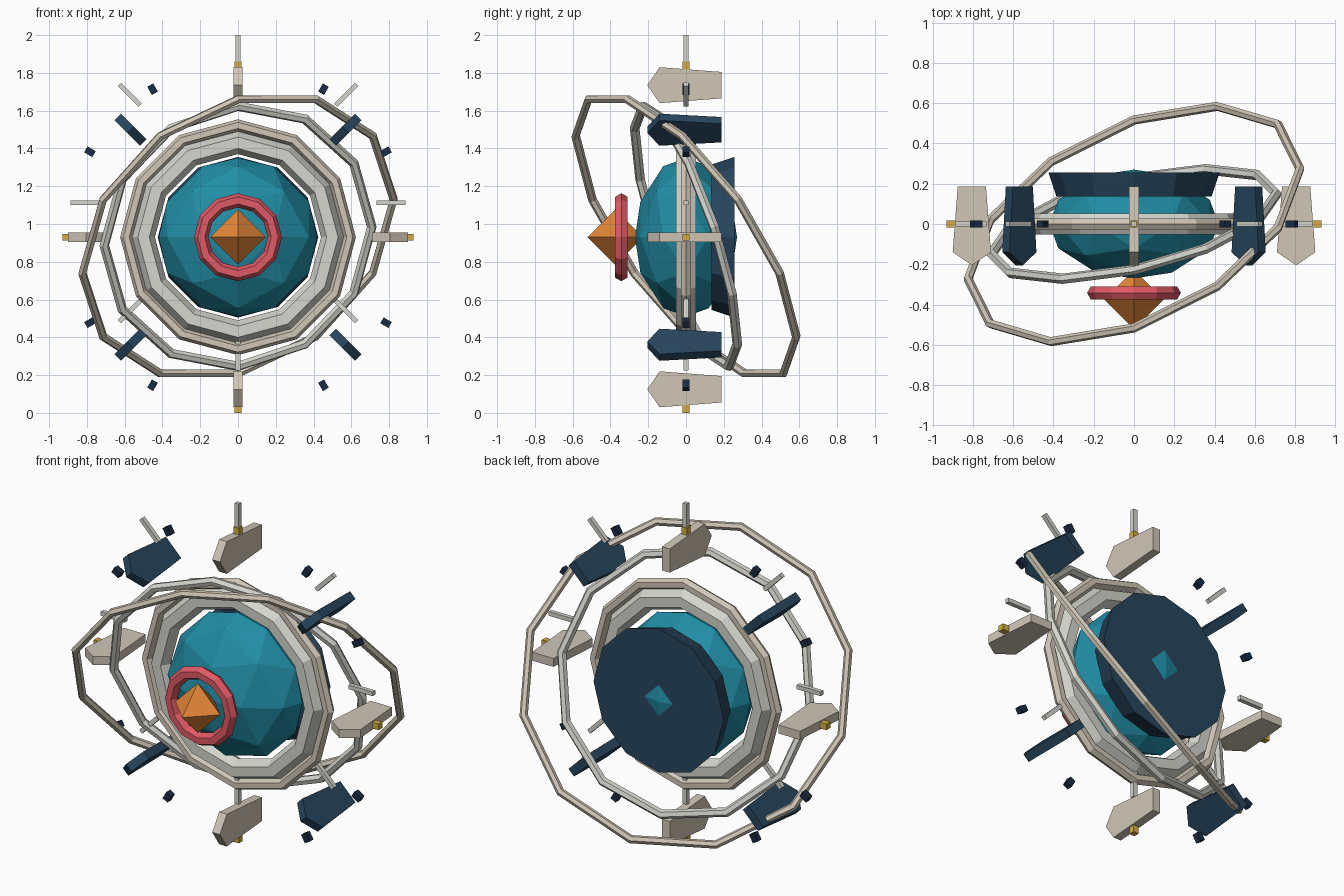
import bpy, bmesh
from math import sin, cos, pi, radians
from mathutils import Vector, Matrix

if "Cube" in bpy.data.objects:
    bpy.data.objects.remove(bpy.data.objects["Cube"])

C = Vector((0, 0, 0.93))          # hub centre
FX, FZ = Vector((1, 0, 0)), Vector((0, 0, 1))


def material(name, rgb):
    m = bpy.data.materials.new(name)
    m.diffuse_color = (*rgb, 1)
    m.use_nodes = True
    m.node_tree.nodes["Principled BSDF"].inputs["Base Color"].default_value = m.diffuse_color
    return m


TEAL = material("teal", (0.015, 0.27, 0.38))
NAVY = material("navy", (0.02, 0.06, 0.11))
DARK = material("dark_navy", (0.01, 0.025, 0.055))
CREAM = material("cream", (0.63, 0.57, 0.47))
PALE = material("pale", (0.66, 0.67, 0.61))
RED = material("red", (0.75, 0.1, 0.13))
ORANGE = material("orange", (0.78, 0.24, 0.04))
GOLD = material("gold", (0.65, 0.42, 0.06))


def finish(name, bm, mat):
    bmesh.ops.recalc_face_normals(bm, faces=bm.faces)
    me = bpy.data.meshes.new(name)
    bm.to_mesh(me)
    bm.free()
    me.materials.append(mat)
    ob = bpy.data.objects.new(name, me)
    bpy.context.collection.objects.link(ob)
    return ob


def ring(name, centre, up, side, R, r, mat, segs=12, tube=6):
    """Low-poly torus lying in the plane spanned by up and side."""
    up = up.normalized()
    side = (side - up * side.dot(up)).normalized()
    n = up.cross(side)
    bm = bmesh.new()
    loops = []
    for i in range(segs):
        a = 2 * pi * i / segs
        d = up * cos(a) + side * sin(a)
        loops.append([bm.verts.new(centre + d * (R + r * cos(b)) + n * r * sin(b))
                      for b in (2 * pi * j / tube for j in range(tube))])
    for i in range(segs):
        p, q = loops[i], loops[(i + 1) % segs]
        for j in range(tube):
            k = (j + 1) % tube
            bm.faces.new((p[j], q[j], q[k], p[k]))
    return finish(name, bm, mat)


def octa(name, centre, scale, freq, mat):
    """Octahedron with each edge split freq times, pushed out to a sphere."""
    bm = bmesh.new()
    pts = [(x, y, z) for x in range(-freq, freq + 1) for y in range(-freq, freq + 1)
           for z in range(-freq, freq + 1) if abs(x) + abs(y) + abs(z) == freq]
    for p in pts:
        bm.verts.new(Vector(p).normalized())
    bmesh.ops.convex_hull(bm, input=bm.verts)
    for v in bm.verts:
        v.co = centre + v.co * Vector(scale)
    return finish(name, bm, mat)


def radial(angle, r, centre=C):
    """Frame whose local z points outward at an angle from up, around y."""
    return Matrix.Translation(centre) @ Matrix.Rotation(radians(angle), 4, 'Y') @ Matrix.Translation((0, 0, r))


def box(name, mtx, size, mat):
    bm = bmesh.new()
    bmesh.ops.create_cube(bm, size=1, matrix=mtx @ Matrix.Diagonal((*size, 1)))
    return finish(name, bm, mat)


def fin(name, mtx, mat, t=0.025):
    profile = [(-0.205, 0), (-0.14, 0.095), (0.187, 0.07), (0.187, -0.07), (-0.14, -0.095)]
    bm = bmesh.new()
    a, b = ([bm.verts.new(mtx @ Vector((x, y, z))) for y, z in profile] for x in (-t, t))
    bm.faces.new(a)
    bm.faces.new(b[::-1])
    for i in range(5):
        j = (i + 1) % 5
        bm.faces.new((a[i], b[i], b[j], a[j]))
    return finish(name, bm, mat)


# Core and front eye
octa("core", C, (0.42, 0.27, 0.42), 3, TEAL)
octa("eye_crystal", C + Vector((0, -0.375, 0)), (0.147, 0.147, 0.147), 1, ORANGE)
ring("eye_ring", C + Vector((0, -0.342, 0)), FZ, FX, 0.195, 0.038, RED)

# Back plate, flaring to the rear
bm = bmesh.new()
bmesh.ops.create_cone(bm, cap_ends=True, segments=12, radius1=0.425, radius2=0.385, depth=0.12,
                      matrix=Matrix.Translation(C + Vector((0, 0.196, 0))) @ Matrix.Rotation(radians(90), 4, 'X'))
finish("back_plate", bm, NAVY)

# Upright rings around the core
ring("inner_ring", C, FZ, FX, 0.5, 0.06, PALE)
ring("outer_ring", C, FZ, FX, 0.592, 0.032, CREAM)

# Tilted orbit rings
ring("small_orbit", C + Vector((0, 0, 0.005)), Vector((0, -0.314, 0.949)), Vector((0.975, 0.205, 0.068)), 0.725, 0.026, PALE)
ring("large_orbit", C + Vector((0, 0, 0.005)), Vector((0, -0.58, 0.815)), Vector((0.926, 0.308, 0.219)), 0.89, 0.023, CREAM)

# Eight fins and eight rods (the rod circle sits a little higher)
for i in range(8):
    fin(f"fin_{i}", radial(45 * i, 0.805), NAVY if i % 2 else CREAM)
    box(f"rod_{i}", radial(45 * i, 0.81, Vector((0, 0, 1.112))), (0.025, 0.025, 0.156), PALE)

# Twelve small studs on the outer circle
for i in range(12):
    box(f"stud_{i}", radial(30 * i, 0.905), (0.036, 0.036, 0.05), DARK if i % 3 else GOLD)
